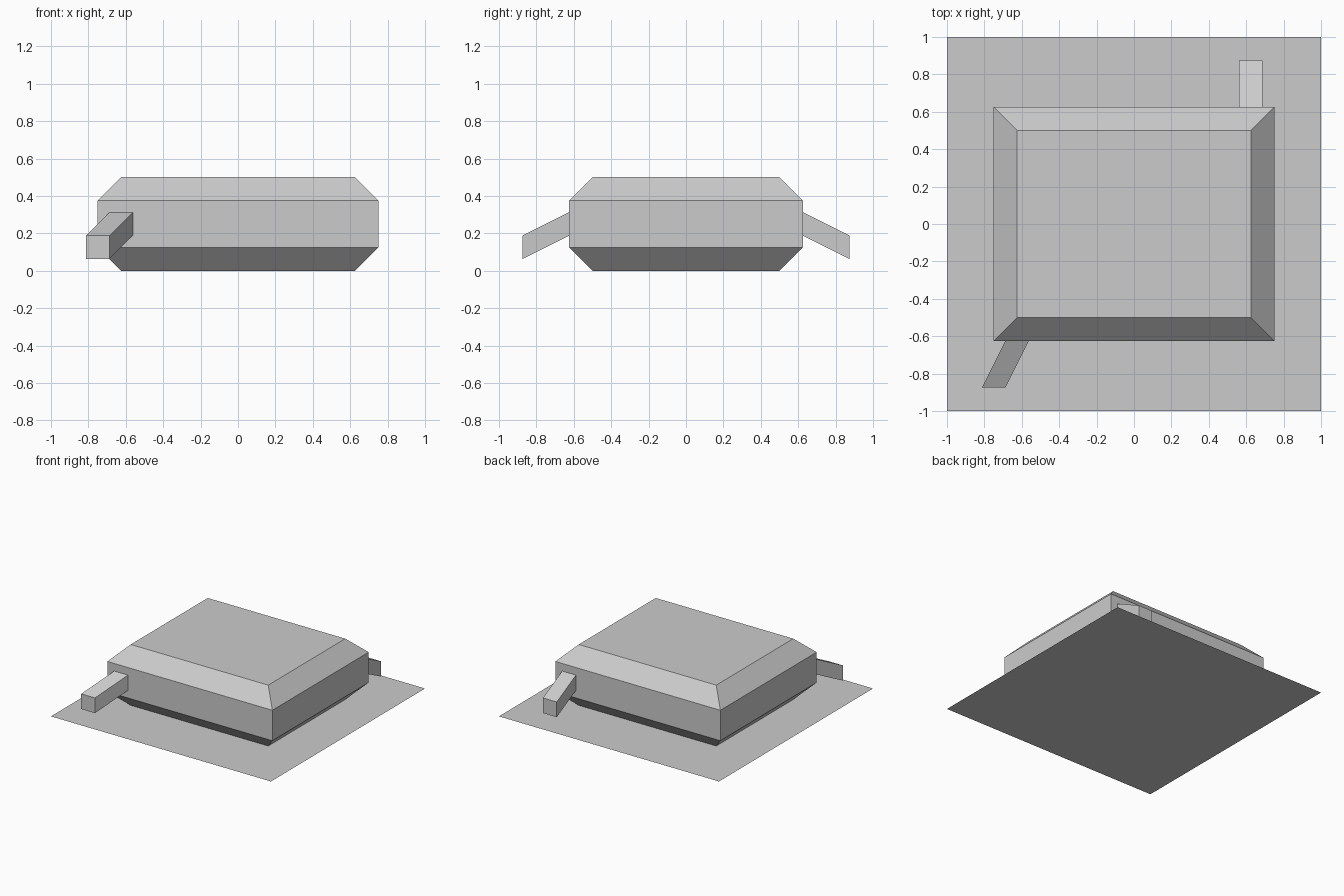
import bpy
import bmesh
from mathutils import Matrix, Vector

if "Cube" in bpy.data.objects:
    bpy.data.objects.remove(bpy.data.objects["Cube"])


def make_object(name, bm):
    bmesh.ops.recalc_face_normals(bm, faces=bm.faces)
    mesh = bpy.data.meshes.new(name)
    bm.to_mesh(mesh)
    bm.free()
    obj = bpy.data.objects.new(name, mesh)
    bpy.context.collection.objects.link(obj)
    return obj


def box(size, center):
    bm = bmesh.new()
    bmesh.ops.create_cube(bm, size=1, matrix=Matrix.Translation(center) @ Matrix.Diagonal((*size, 1)))
    return bm


def make_arm(name, x, side, shift):
    """Square bar leaving the body on the given y side, its tip moved by shift."""
    bm = box((0.125, 0.25, 0.125), (x, side * 0.75, 0.25))
    for v in bm.verts:
        if abs(v.co.y) > 0.8:
            v.co += Vector(shift)
    return make_object(name, bm)


# Flat base sheet
bm = bmesh.new()
bmesh.ops.create_grid(bm, x_segments=1, y_segments=1, size=1)
make_object("base_sheet", bm)

# Body: box with chamfered top and bottom rims
bm = box((1.5, 1.25, 0.5), (0, 0, 0.25))
rims = [e for e in bm.edges if abs(e.verts[0].co.z - e.verts[1].co.z) < 0.01]
bmesh.ops.bevel(bm, geom=rims, offset=0.125, offset_type='OFFSET',
                segments=1, profile=0.5, affect='EDGES')
make_object("body", bm)

# Drooping arms; the front one also slants outward
make_arm("front_arm", -0.625, -1, (-0.125, 0, -0.125))
make_arm("back_arm", 0.625, 1, (0, 0, -0.125))
